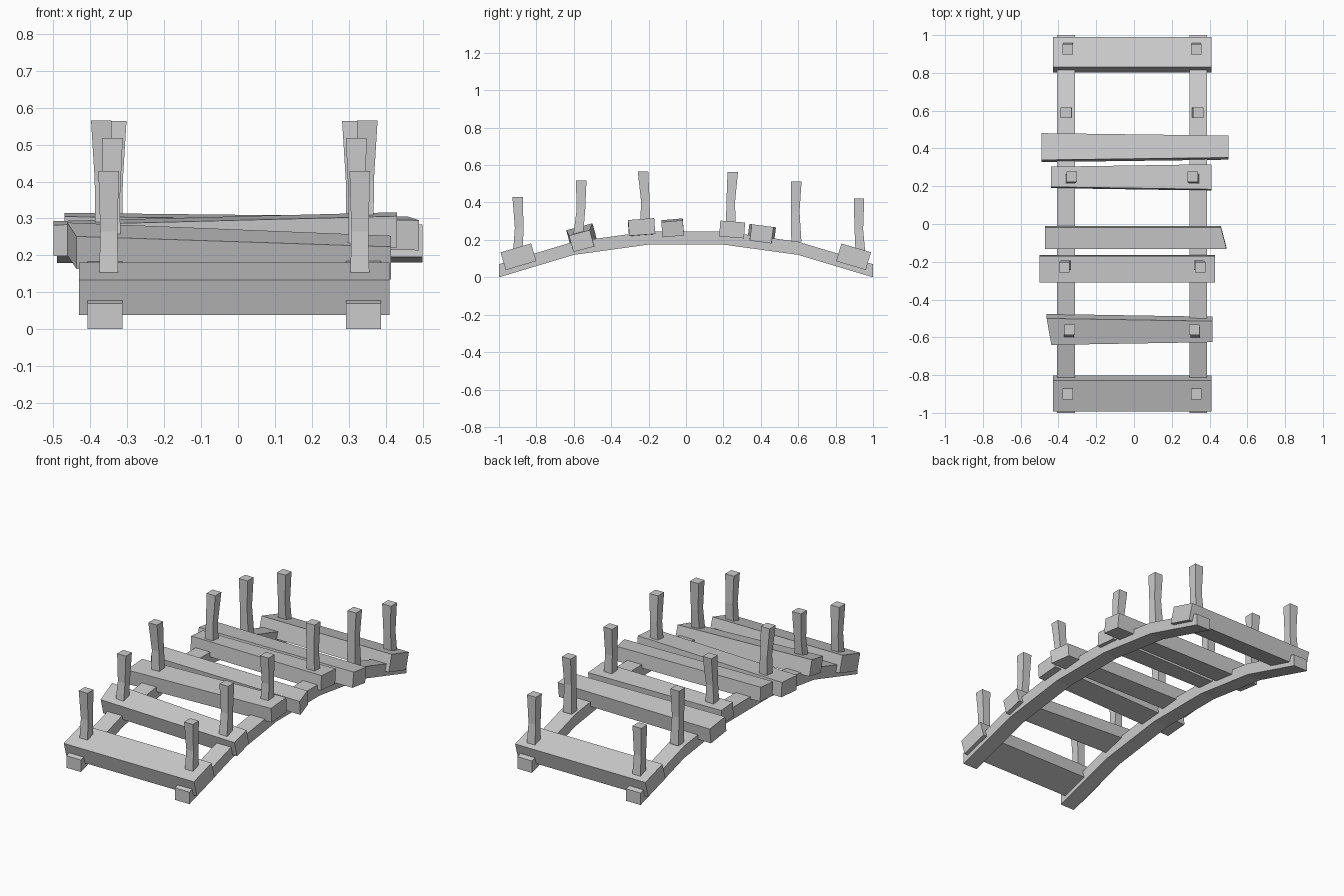
import bpy, bmesh
from math import radians
from mathutils import Matrix, Vector

default_cube = bpy.data.objects.get("Cube")
if default_cube:
    bpy.data.objects.remove(default_cube, do_unlink=True)

GREY = (0.6, 0.6, 0.6, 1)
material = bpy.data.materials.new("plain grey")
material.use_nodes = True
material.diffuse_color = GREY
material.node_tree.nodes["Principled BSDF"].inputs["Base Color"].default_value = GREY

SIDES = {"right": -1, "left": 1}
CORNERS = [(-1, -1), (1, -1), (1, 1), (-1, 1)]
MIDDLE = -0.01  # shared centre line of rails and posts


def loft(name, sections):
    """Skin a row of four-cornered sections and cap both ends."""
    bm = bmesh.new()
    rings = [[bm.verts.new(point) for point in section] for section in sections]
    for ring, following in zip(rings, rings[1:]):
        for i in range(len(ring)):
            bm.faces.new((ring[i - 1], ring[i], following[i], following[i - 1]))
    bm.faces.new(rings[0])
    bm.faces.new(rings[-1])
    bmesh.ops.recalc_face_normals(bm, faces=bm.faces)
    mesh = bpy.data.meshes.new(name)
    bm.to_mesh(mesh)
    bm.free()
    mesh.materials.append(material)
    bpy.context.collection.objects.link(bpy.data.objects.new(name, mesh))


# Arched side rails, the arch mirrored front to back
half_arch = [(0.2, 0.175), (0.6, 0.12), (1, 0)]
arch = [(-y, z) for y, z in reversed(half_arch)] + half_arch
thickness = 0.07
for side, sign in SIDES.items():
    x = MIDDLE + sign * 0.35
    loft(side + "_rail", [
        [(x + i * 0.047, y, z + thickness * (j + 1) / 2) for i, j in CORNERS]
        for y, z in arch])


def arch_height(y):
    """Underside of the rails at a given distance along the bridge."""
    for (y_start, z_start), (y_end, z_end) in zip(arch, arch[1:]):
        if y <= y_end:
            return z_start + (z_end - z_start) * (y - y_start) / (y_end - y_start)


def plank(name, y, right, left, width, taper=0, roll=0, slant_right=0, slant_left=0, tilt=None):
    """Lay a board across the rails, following the arch; the left end gains taper and roll."""
    height = 0.08 + 0.02 * abs(y)
    top = arch_height(y) + 0.13
    turn = Matrix.Rotation(radians(-18 * y if tilt is None else tilt), 3, "X")
    sections = []
    for sign, reach, slant in ((-1, right, slant_right), (1, left, slant_left)):
        half = (width + sign * taper) / 2
        section = []
        for i, j in CORNERS:
            corner = turn @ Vector((0, i * half, height * (j - 1) / 2))
            x = sign * reach - i * slant / 2
            section.append(corner + Vector((x, y, top + sign * roll)))
        sections.append(section)
    loft(name + "_plank", sections)


# Uneven planks from front to back
plank("front_end", -0.91, 0.43, 0.41, 0.17)
plank("front_step", -0.57, 0.45, 0.415, 0.13, taper=-0.015, roll=-0.016, slant_right=0.025, tilt=15)
plank("front_crown", -0.24, 0.5, 0.43, 0.14, roll=0.012)
plank("middle", -0.075, 0.47, 0.475, 0.115, roll=-0.005, slant_left=0.03, tilt=5)
plank("back_crown", 0.25, 0.44, 0.41, 0.12, taper=0.013)
plank("back_step", 0.41, 0.49, 0.5, 0.13, taper=-0.013)
plank("back_end", 0.91, 0.43, 0.41, 0.165)

# Crooked posts in mirrored pairs: place along the bridge, reach sideways, lean of the foot
posts = [(-0.9, 0.34, 0), (-0.56, 0.33, -0.02), (-0.23, 0.36, 0.01),
         (0.25, 0.32, -0.01), (0.59, 0.35, 0), (0.925, 0.34, 0.01)]
for side, sign in SIDES.items():
    for number, (y, reach, lean) in enumerate(posts, start=1):
        foot = arch_height(y) + thickness
        head = 0.575 - 0.18 * y * y
        bend = 0.008 if y < 0 else -0.006
        levels = []
        for t, radius, bow in ((0, 0.027, 0), (0.5, 0.023, bend), (1, 0.028, 0)):
            x = MIDDLE + sign * (reach + (0.34 - reach) * (1 - t) / 2)
            centre = Vector((x, y + lean * (1 - t) + bow, foot + (head - foot) * t))
            levels.append([centre + Vector((i, j, 0)) * radius for i, j in CORNERS])
        loft(f"{side}_post_{number}", levels)
